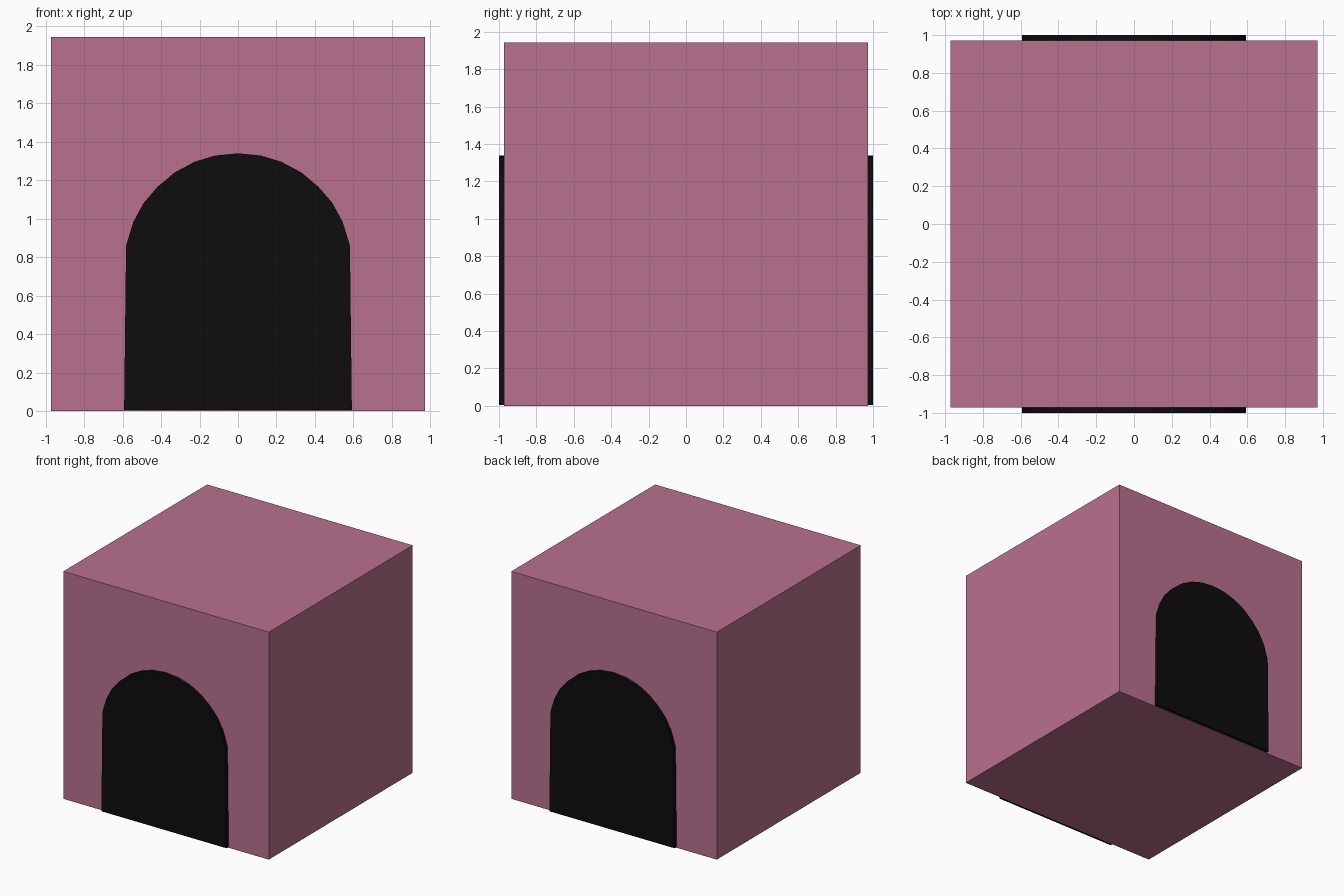
import bpy, bmesh

if "Cube" in bpy.data.objects:
    bpy.data.objects.remove(bpy.data.objects["Cube"])

HALF = 0.972   # half width of the block
DEPTH = 1.0    # half depth of the archway


def material(name, color):
    mat = bpy.data.materials.new(name)
    mat.diffuse_color = color
    mat.use_nodes = True
    mat.node_tree.nodes["Principled BSDF"].inputs["Base Color"].default_value = mat.diffuse_color
    return mat


# Block body
bpy.ops.mesh.primitive_cube_add(size=2 * HALF, location=(0, 0, HALF))
block = bpy.context.object
block.name = "block_body"
block.data.materials.append(material("pink", (0.485, 0.165, 0.275, 1)))

# Archway: right half of the profile, mirrored, then extruded through the block
right = [(0.592, 0.006), (0.582, 0.86), (0.544, 0.984), (0.49, 1.083),
         (0.418, 1.166), (0.33, 1.24), (0.226, 1.296), (0.12, 1.328)]
profile = right + [(0, 1.34)] + [(-x, z) for x, z in reversed(right)]

bm = bmesh.new()
face = bm.faces.new([bm.verts.new((x, -DEPTH, z)) for x, z in profile])
result = bmesh.ops.extrude_face_region(bm, geom=[face], use_keep_orig=True)
moved = [v for v in result["geom"] if isinstance(v, bmesh.types.BMVert)]
bmesh.ops.translate(bm, verts=moved, vec=(0, 2 * DEPTH, 0))
bmesh.ops.recalc_face_normals(bm, faces=bm.faces)
mesh = bpy.data.meshes.new("archway")
bm.to_mesh(mesh)
bm.free()
archway = bpy.data.objects.new("archway", mesh)
bpy.context.collection.objects.link(archway)
mesh.materials.append(material("black", (0.004, 0.004, 0.004, 1)))
